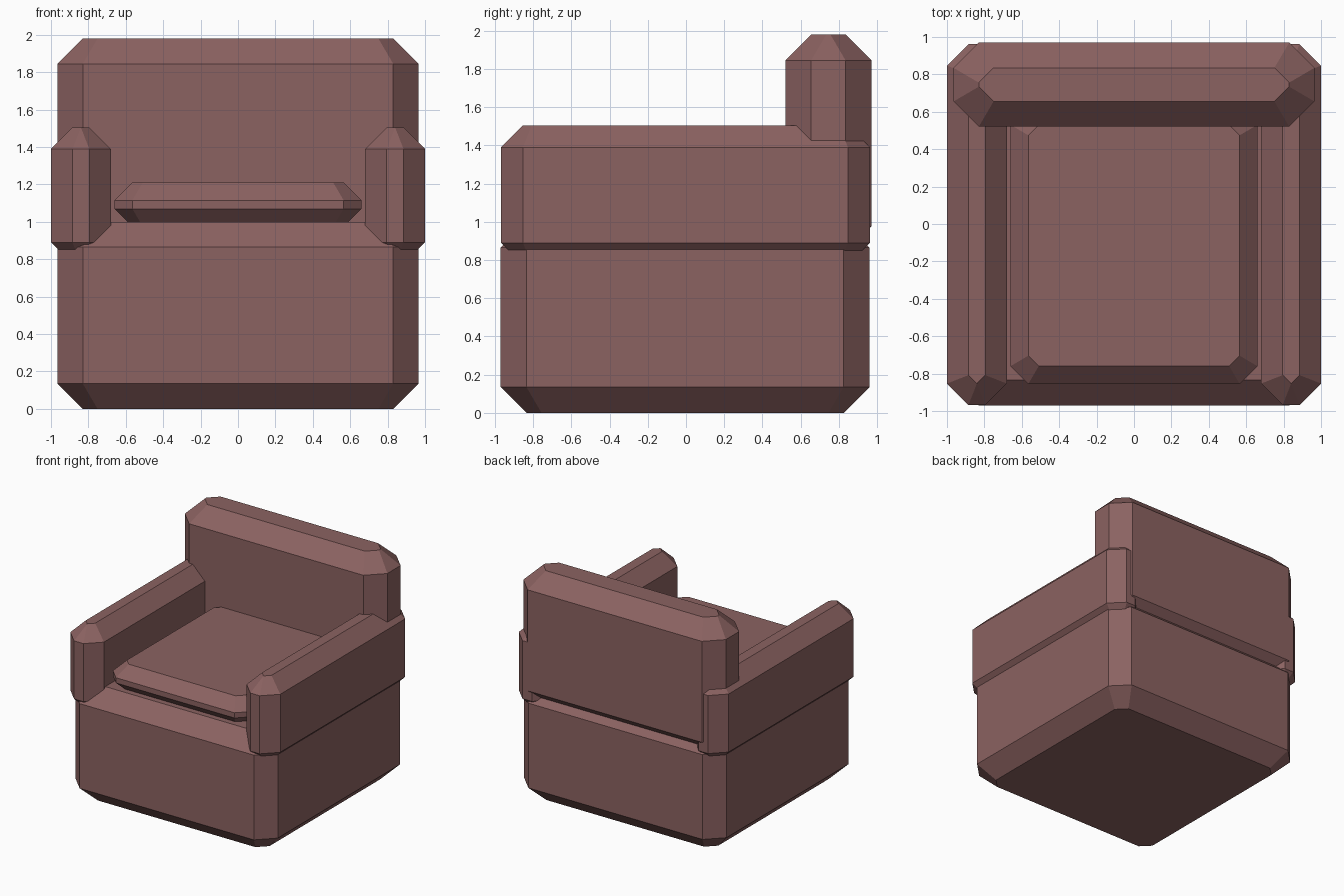
import bpy
import bmesh

cube = bpy.data.objects.get("Cube")
if cube:
    bpy.data.objects.remove(cube, do_unlink=True)

# Single upholstery colour
fabric = bpy.data.materials.new("dusty_brown_fabric")
fabric.use_nodes = True
colour = (0.26, 0.123, 0.12, 1)
fabric.diffuse_color = colour
bsdf = fabric.node_tree.nodes["Principled BSDF"]
bsdf.inputs["Base Color"].default_value = colour
bsdf.inputs["Roughness"].default_value = 0.9


def octagon(bm, x, y, z, cut):
    """Ring of vertices: a rectangle with its corners cut off."""
    (x0, x1), (y0, y1) = x, y
    points = [(x0 + cut, y0), (x1 - cut, y0), (x1, y0 + cut), (x1, y1 - cut),
              (x1 - cut, y1), (x0 + cut, y1), (x0, y1 - cut), (x0, y0 + cut)]
    return [bm.verts.new((px, py, z)) for px, py in points]


def chamfered_block(name, x, y, z, bevel):
    """Box with cut vertical corners and sloped top and bottom rims."""
    inner_x = (x[0] + bevel, x[1] - bevel)
    inner_y = (y[0] + bevel, y[1] - bevel)
    cut = min(bevel * 0.586, (inner_x[1] - inner_x[0]) / 2, (inner_y[1] - inner_y[0]) / 2)
    bm = bmesh.new()
    rings = [octagon(bm, inner_x, inner_y, z[0], cut),
             octagon(bm, x, y, z[0] + bevel, bevel),
             octagon(bm, x, y, z[1] - bevel, bevel),
             octagon(bm, inner_x, inner_y, z[1], cut)]
    for low, high in zip(rings, rings[1:]):
        for i in range(8):
            j = (i + 1) % 8
            bm.faces.new((low[i], low[j], high[j], high[i]))
    bm.faces.new(rings[0][::-1])
    bm.faces.new(rings[-1])
    bmesh.ops.remove_doubles(bm, verts=bm.verts, dist=0.001)
    bmesh.ops.recalc_face_normals(bm, faces=bm.faces)
    mesh = bpy.data.meshes.new(name)
    bm.to_mesh(mesh)
    bm.free()
    mesh.materials.append(fabric)
    obj = bpy.data.objects.new(name, mesh)
    bpy.context.collection.objects.link(obj)
    return obj


# Body, cushion and backrest
chamfered_block("base", (-0.965, 0.965), (-0.97, 0.96), (0, 1), 0.135)
chamfered_block("seat_cushion", (-0.66, 0.66), (-0.855, 0.625), (0.975, 1.21), 0.095)
chamfered_block("backrest", (-0.965, 0.965), (0.52, 0.97), (0.84, 1.98), 0.135)

# Armrests
for name, x in (("left_armrest", (0.68, 1)), ("right_armrest", (-1, -0.68))):
    chamfered_block(name, x, (-0.968, 0.962), (0.775, 1.505), 0.115)
